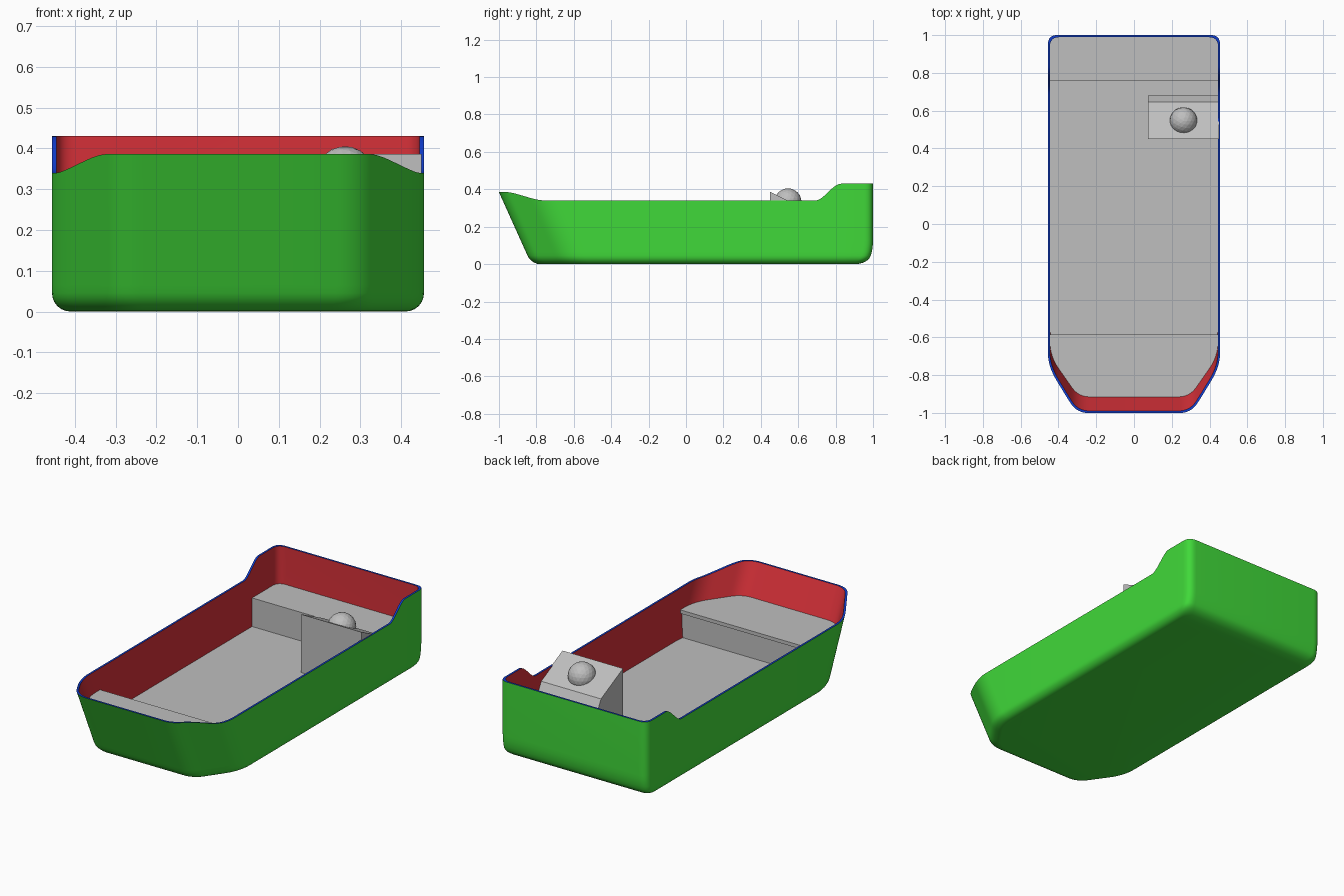
import bpy, bmesh, math
from mathutils import Vector

if "Cube" in bpy.data.objects:
    bpy.data.objects.remove(bpy.data.objects["Cube"])


def material(name, rgb):
    m = bpy.data.materials.new(name)
    m.diffuse_color = (*rgb, 1)
    m.use_nodes = True
    m.node_tree.nodes["Principled BSDF"].inputs["Base Color"].default_value = m.diffuse_color
    return m


GREEN = material("hull_green", (0.051, 0.69, 0.041))
RED = material("inner_red", (0.67, 0.03, 0.04))
BLUE = material("rim_blue", (0.005, 0.045, 0.6))
GREY = material("fitting_grey", (0.52, 0.52, 0.52))
RAKE, R, WALL = 0.45, 0.045, 0.011


def smooth(a, b, v):
    t = min(1, max(0, (v - a) / (b - a)))
    return t * t * (3 - 2 * t)


def rim_height(y):
    return 0.34 + 0.09 * smooth(0.69, 0.83, y) + 0.046 * smooth(-0.60, -0.80, y)


def corner(p, a, b, t, n=8):
    # rounded corner at p between the directions to a and b
    p, a, b = Vector(p), Vector(a), Vector(b)
    s, e = p + (a - p).normalized() * t, p + (b - p).normalized() * t
    return [s * (1 - u) ** 2 + p * 2 * u * (1 - u) + e * u * u
            for u in [i / n for i in range(n + 1)]]


def outline(d):
    # plan outline at keel level, inset by d; starboard half, then mirrored
    w = 0.456 - d
    a = (0.30 - 0.55 * d, -0.827 + d)
    b = (w, -0.604 + 0.29 * d)
    c = (w, 1 - d)
    pts = corner(a, (0, a[1]), b, 0.06)
    a2, b2 = Vector(a), Vector(b)
    s, e = pts[-1], b2 + (a2 - b2).normalized() * 0.08
    pts += [s.lerp(e, i / 8) for i in range(1, 8)]
    pts += corner(b, a, c, 0.08)
    pts += [Vector((w, y)) for y in (-0.3, 0, 0.3, 0.6)]
    pts += [Vector((w, 0.68 + 0.01 * i)) for i in range(17)]
    pts += corner(c, b, (0, c[1]), 0.05)
    return pts + [Vector((-p.x, p.y)) for p in reversed(pts)]


def place(p, z):
    # rake the bow forward and round the foot of the stern
    y = p.y
    if y < -0.45:
        y -= RAKE * z
    elif y > 0.9 and z < 0.13:
        k = (0.13 - z) / 0.13
        y -= 0.05 * (1 - math.sqrt(max(0, 1 - k * k)))
    return (p.x, y, z)


def ring(bm, d, zfun):
    return [bm.verts.new(place(p, zfun(p))) for p in outline(d)]


def bridge(bm, r0, r1, mat=0):
    n = len(r0)
    for i in range(n):
        j = (i + 1) % n
        bm.faces.new((r0[i], r0[j], r1[j], r1[i])).material_index = mat


def finish(bm, name, mats, angle=None):
    bmesh.ops.recalc_face_normals(bm, faces=bm.faces)
    me = bpy.data.meshes.new(name)
    bm.to_mesh(me)
    bm.free()
    for m in mats:
        me.materials.append(m)
    ob = bpy.data.objects.new(name, me)
    bpy.context.collection.objects.link(ob)
    if angle:
        bpy.ops.object.select_all(action='DESELECT')
        ob.select_set(True)
        bpy.context.view_layer.objects.active = ob
        bpy.ops.object.shade_smooth_by_angle(angle=math.radians(angle))
    return ob


# hull: green outside, blue rim, red inside
bm = bmesh.new()
rings = []
for i in range(7):
    t = i / 6 * math.pi / 2
    rings.append(ring(bm, R * (1 - math.sin(t)), lambda p, t=t: R * (1 - math.cos(t))))
for z in (0.065, 0.085, 0.105, 0.13):
    rings.append(ring(bm, 0, lambda p, z=z: z))
rings.append(ring(bm, 0, lambda p: rim_height(p.y)))
for r0, r1 in zip(rings, rings[1:]):
    bridge(bm, r0, r1, 0)
bm.faces.new(rings[0])
inner = [ring(bm, WALL, lambda p: rim_height(p.y))]
for z in (0.13, 0.105, 0.085, 0.065, 0.05):
    inner.append(ring(bm, WALL, lambda p, z=z: z))
bridge(bm, rings[-1], inner[0], 1)
for r0, r1 in zip(inner, inner[1:]):
    bridge(bm, r0, r1, 2)
bm.faces.new(inner[-1]).material_index = 2
finish(bm, "hull", [GREEN, BLUE, RED], 40)


def fill(name, z0, z1, cut=None, side=1):
    # grey block that fills the hull between two heights, cut off at y = cut
    bm = bmesh.new()
    zs = [z0] + [z for z in (0.085, 0.105, 0.13) if z0 < z < z1] + [z1]
    rs = [ring(bm, 0.006, lambda p, z=z: z) for z in zs]
    for r0, r1 in zip(rs, rs[1:]):
        bridge(bm, r0, r1)
    bm.faces.new(rs[0])
    bm.faces.new(rs[-1])
    if cut is not None:
        bmesh.ops.bisect_plane(bm, geom=bm.verts[:] + bm.edges[:] + bm.faces[:],
                               plane_co=(0, cut, 0), plane_no=(0, side, 0), clear_inner=True)
        bmesh.ops.holes_fill(bm, edges=[e for e in bm.edges if e.is_boundary])
    finish(bm, name, [GREY])


fill("floor", 0.05, 0.06)
fill("stern_bench", 0.055, 0.22, 0.76, 1)
fill("bow_bench", 0.055, 0.20, -0.60, -1)
fill("bow_bench_lid", 0.20, 0.22, -0.585, -1)

# console: side profile pushed across to the starboard wall
bm = bmesh.new()
profile = [(0.45, 0.055), (0.45, 0.386), (0.645, 0.29), (0.68, 0.225), (0.68, 0.055)]
ends = [[bm.verts.new((x, y, z)) for y, z in profile] for x in (0.075, 0.45)]
bridge(bm, *ends)
for e in ends:
    bm.faces.new(e)
finish(bm, "console", [GREY])

# round control ball on the sloped console top
bm = bmesh.new()
bmesh.ops.create_icosphere(bm, subdivisions=3, radius=0.073)
bmesh.ops.translate(bm, verts=bm.verts, vec=(0.262, 0.545, 0.332))
finish(bm, "control_ball", [GREY])
